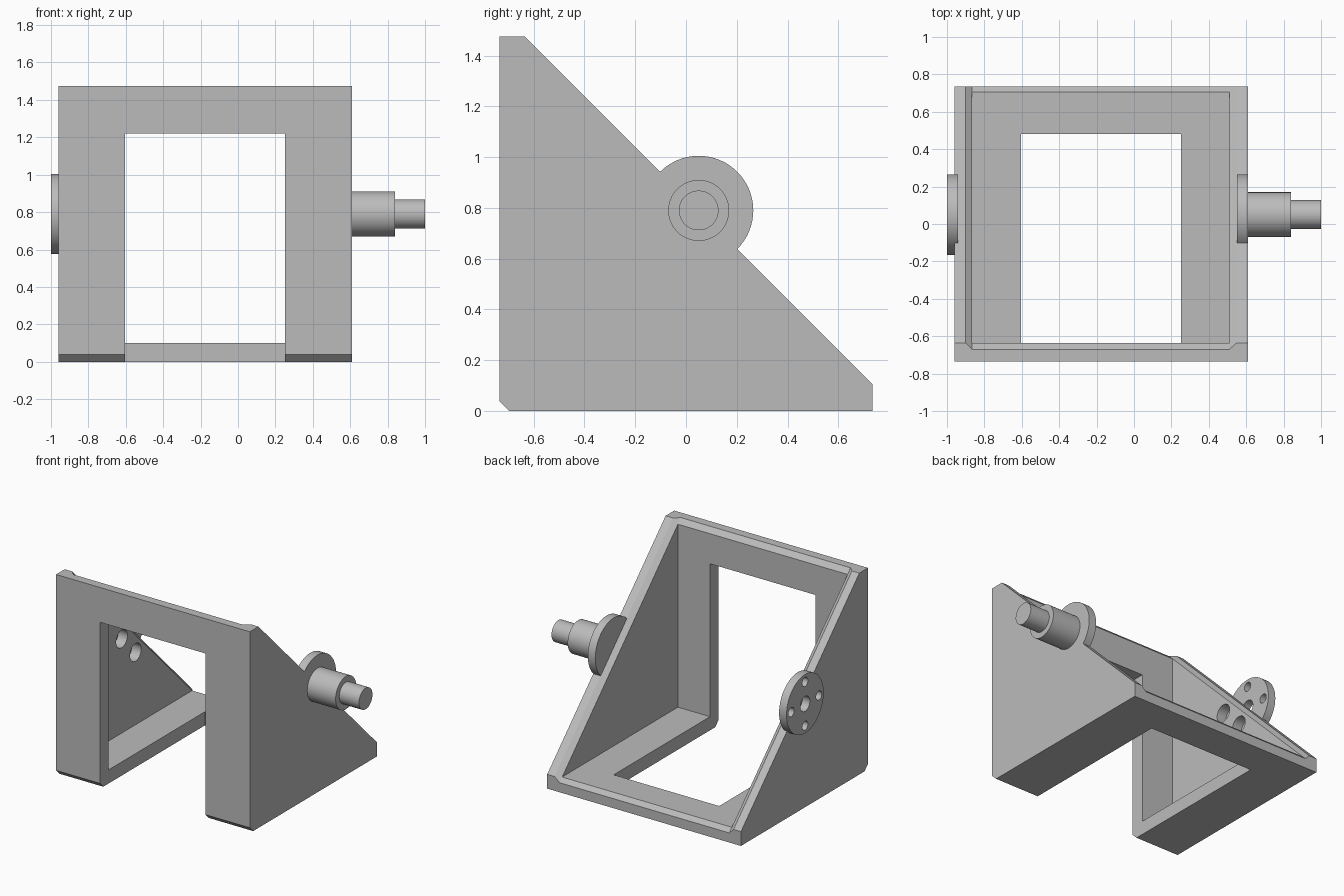
import bpy, bmesh, math
from mathutils import Matrix, Vector

if "Cube" in bpy.data.objects:
    bpy.data.objects.remove(bpy.data.objects["Cube"], do_unlink=True)

GREY = (0.5, 0.5, 0.5, 1)
metal = bpy.data.materials.new("plain grey metal")
metal.use_nodes = True
metal.diffuse_color = GREY
metal.node_tree.nodes["Principled BSDF"].inputs["Base Color"].default_value = GREY

HINGE_Y, HINGE_Z = 0.05, 0.79


def make_object(name, bm):
    bmesh.ops.recalc_face_normals(bm, faces=bm.faces)
    mesh = bpy.data.meshes.new(name)
    bm.to_mesh(mesh)
    bm.free()
    mesh.materials.append(metal)
    obj = bpy.data.objects.new(name, mesh)
    bpy.context.collection.objects.link(obj)
    return obj


def prism(name, points, sweep):
    """Sweep a planar outline along a vector."""
    bm = bmesh.new()
    face = bm.faces.new([bm.verts.new(p) for p in points])
    moved = bmesh.ops.extrude_face_region(bm, geom=[face])["geom"]
    verts = [v for v in moved if isinstance(v, bmesh.types.BMVert)]
    bmesh.ops.translate(bm, vec=Vector(sweep), verts=verts)
    return make_object(name, bm)


def box(name, x0, x1, y0, y1, z0, z1):
    outline = [(x0, y0, z0), (x0, y1, z0), (x0, y1, z1), (x0, y0, z1)]
    return prism(name, outline, (x1 - x0, 0, 0))


def rod(name, x0, x1, radius, y=HINGE_Y, z=HINGE_Z, sides=64):
    """Cylinder lying along x."""
    bm = bmesh.new()
    place = Matrix.Translation(((x0 + x1) / 2, y, z)) @ Matrix.Rotation(math.pi / 2, 4, "Y")
    bmesh.ops.create_cone(bm, cap_ends=True, segments=sides, radius1=radius,
                          radius2=radius, depth=x1 - x0, matrix=place)
    return make_object(name, bm)


def combine(target, tool, operation="DIFFERENCE"):
    mod = target.modifiers.new(operation, "BOOLEAN")
    mod.operation, mod.solver, mod.object = operation, "EXACT", tool
    bpy.context.view_layer.objects.active = target
    bpy.ops.object.modifier_apply(modifier=mod.name)
    bpy.data.objects.remove(tool, do_unlink=True)


# Bracket: side profile swept across the full width
profile = [(-0.735, 0.04), (-0.735, 1.475), (-0.635, 1.475),
           (0.735, 0.105), (0.735, 0), (-0.695, 0)]
frame = prism("bracket_frame", [(-0.96, y, z) for y, z in profile], (1.57, 0, 0))

# Hollow between the walls, and the window through the front and floor
combine(frame, box("cavity", -0.865, 0.51, -0.635, 1, 0.1, 2))
combine(frame, box("window", -0.605, 0.25, -1, 0.48, -1, 1.22))

# Sloping recess that bevels the inner rim along the diagonal
section = [(-0.865, 0.805), (0.51, 0.805), (0.59, 0.875), (-0.935, 0.875)]
combine(frame, prism("rim_recess", [(x, s / 2 - 2, s / 2 + 2) for x, s in section],
                     (0, 4, -4)))

# Round hinge flanges on both walls
combine(frame, rod("shaft_flange", 0.55, 0.61, 0.215), "UNION")
combine(frame, rod("drilled_flange", -1, -0.94, 0.215), "UNION")

# Centre bore, four bolt holes, and counterbores where the wall covers them
combine(frame, rod("centre_bore", -1.1, -0.94, 0.055, sides=32))
for dy, dz in ((1, 0), (0, 1), (-1, 0), (0, -1)):
    y, z = HINGE_Y + 0.16 * dy, HINGE_Z + 0.16 * dz
    combine(frame, rod("bolt_hole", -1.1, -0.92, 0.033, y, z, 32))
    if dy + dz < 0:
        combine(frame, rod("counterbore", -0.94, -0.8, 0.065, y, z, 32))

# Stepped pivot shaft
shaft = rod("pivot_shaft", 0.6, 0.84, 0.12)
tip = rod("pivot_tip", 0.83, 1, 0.078)

for obj in (frame, shaft, tip):
    bpy.ops.object.select_all(action="DESELECT")
    obj.select_set(True)
    bpy.context.view_layer.objects.active = obj
    bpy.ops.object.shade_smooth_by_angle(angle=math.radians(30))
